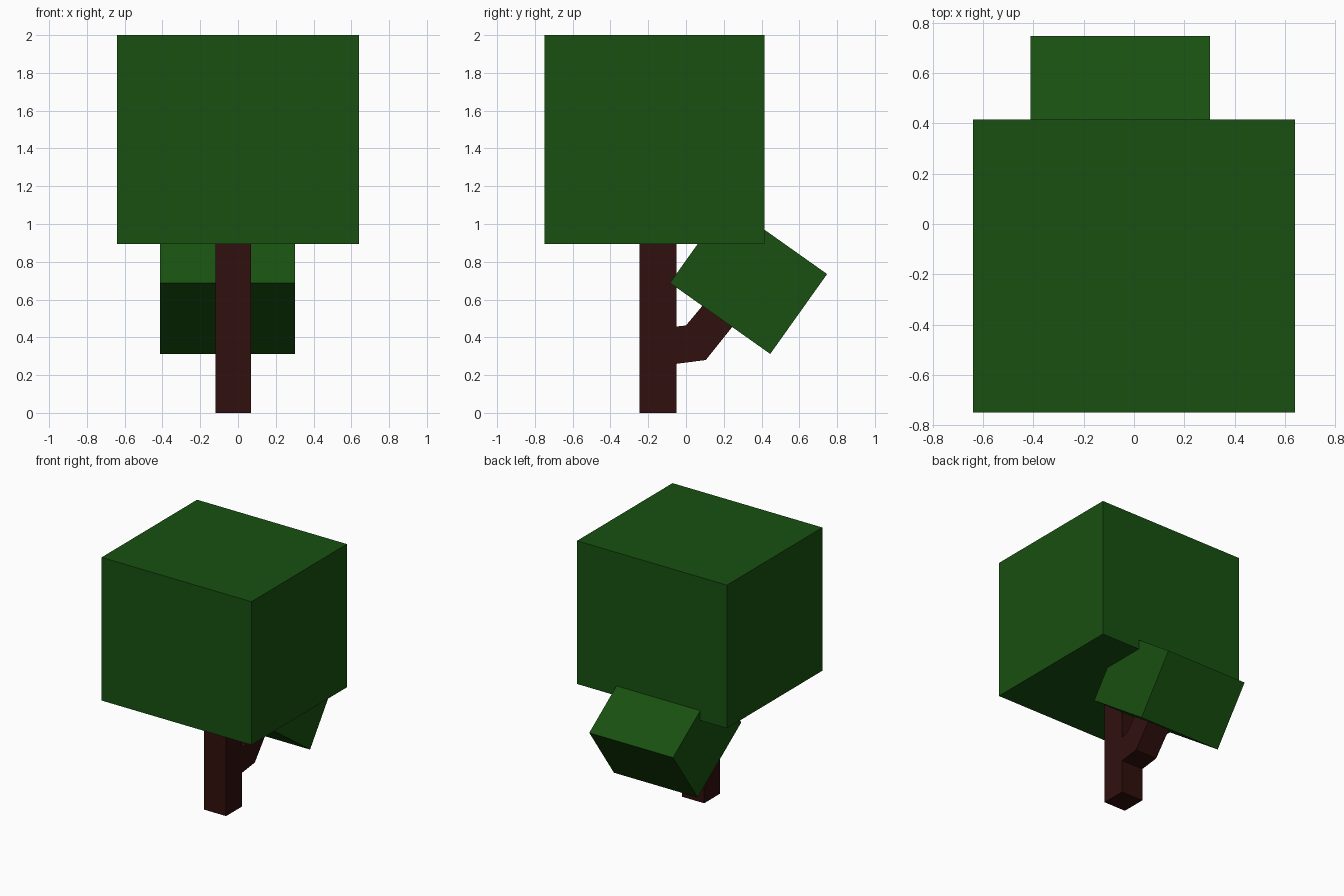
import bpy, bmesh

if "Cube" in bpy.data.objects:
    bpy.data.objects.remove(bpy.data.objects["Cube"])


def material(name, rgb):
    m = bpy.data.materials.new(name)
    m.diffuse_color = (*rgb, 1)
    m.use_nodes = True
    m.node_tree.nodes["Principled BSDF"].inputs["Base Color"].default_value = m.diffuse_color
    return m


LEAF = material("leaf_green", (0.009, 0.08, 0.005))
BARK = material("bark_brown", (0.03, 0.005, 0.004))


def prism(name, profile, x0, x1, mat):
    """Extrude a (y, z) side profile from x0 to x1."""
    bm = bmesh.new()
    face = bm.faces.new([bm.verts.new((x0, y, z)) for y, z in profile])
    side = bmesh.ops.extrude_face_region(bm, geom=[face])
    verts = [v for v in side["geom"] if isinstance(v, bmesh.types.BMVert)]
    bmesh.ops.translate(bm, verts=verts, vec=(x1 - x0, 0, 0))
    bmesh.ops.recalc_face_normals(bm, faces=bm.faces)
    mesh = bpy.data.meshes.new(name)
    bm.to_mesh(mesh)
    bm.free()
    mesh.materials.append(mat)
    obj = bpy.data.objects.new(name, mesh)
    bpy.context.collection.objects.link(obj)


def rect(y0, y1, z0, z1):
    return [(y0, z0), (y1, z0), (y1, z1), (y0, z1)]


# Trunk and the large leaf block on top of it
prism("trunk", rect(-0.245, -0.05, 0, 0.91), -0.12, 0.07, BARK)
prism("large_crown", rect(-0.75, 0.415, 0.895, 2), -0.64, 0.64, LEAF)

# Bent side branch, running slightly into the small crown
prism("branch", [(-0.06, 0.26), (-0.05, 0.26), (0.105, 0.28), (0.26, 0.474),
                 (0.108, 0.592), (0.0, 0.463), (-0.05, 0.457), (-0.06, 0.457)],
      -0.12, 0.07, BARK)

# Tilted small leaf block at the end of the branch
prism("small_crown", [(-0.085, 0.688), (0.446, 0.312), (0.747, 0.735), (0.216, 1.111)],
      -0.412, 0.303, LEAF)
